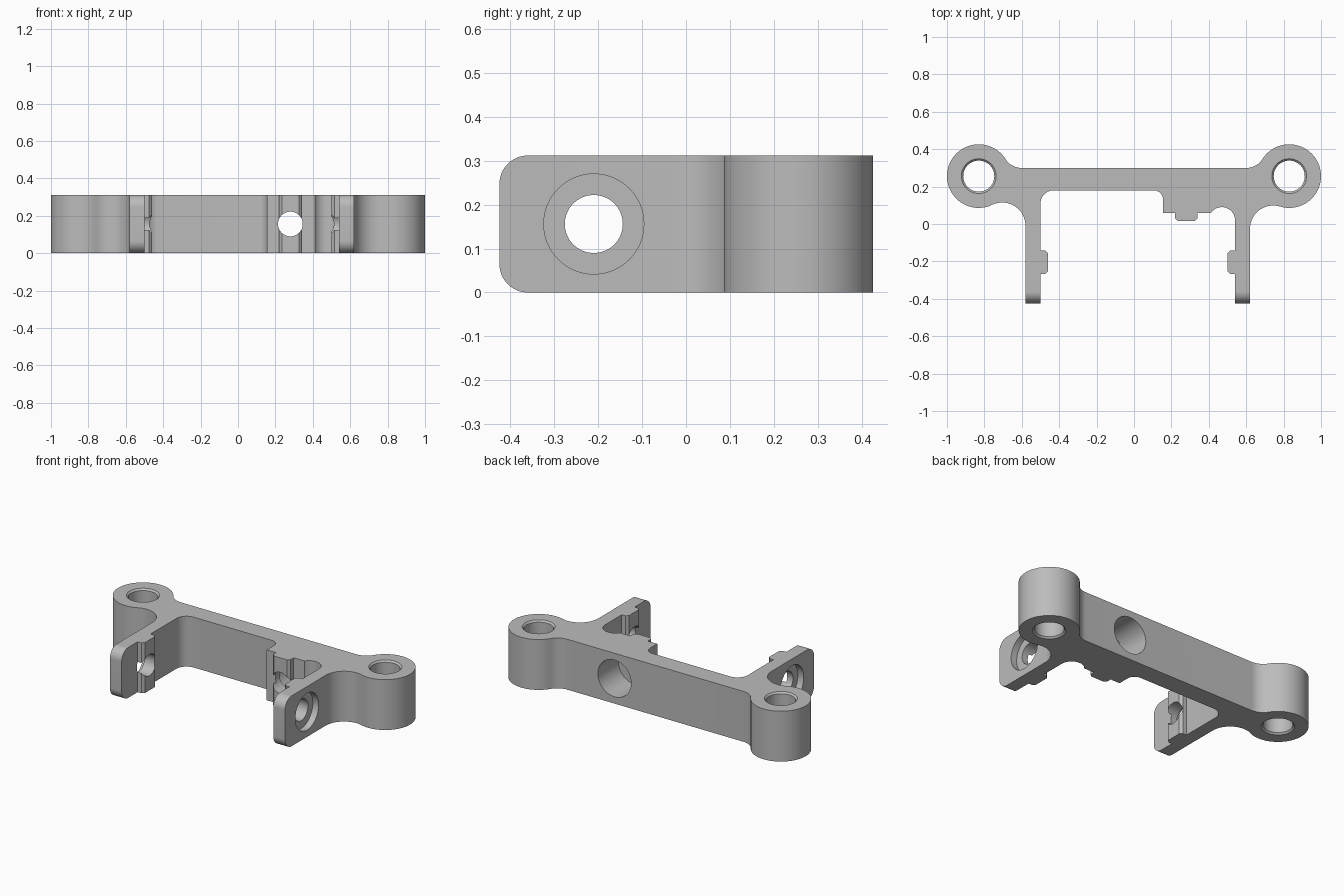
import bpy, bmesh, math
from mathutils import Matrix

HEIGHT = 0.312
MID = HEIGHT / 2

if "Cube" in bpy.data.objects:
    bpy.data.objects.remove(bpy.data.objects["Cube"])

grey = bpy.data.materials.new("plain grey")
grey.use_nodes = True
colour = (0.5, 0.5, 0.5, 1)
grey.diffuse_color = colour
grey.node_tree.nodes["Principled BSDF"].inputs["Base Color"].default_value = colour


def make_object(name, bm):
    bmesh.ops.recalc_face_normals(bm, faces=bm.faces)
    mesh = bpy.data.meshes.new(name)
    bm.to_mesh(mesh)
    bm.free()
    mesh.materials.append(grey)
    obj = bpy.data.objects.new(name, mesh)
    bpy.context.collection.objects.link(obj)
    return obj


def arc(cx, cy, r, start, end):
    """Points on an arc, angles in degrees."""
    n = max(3, round(abs(end - start) / 6))
    angles = [math.radians(start + (end - start) * i / n) for i in range(n + 1)]
    return [(cx + r * math.cos(a), cy + r * math.sin(a)) for a in angles]


def extrude(name, points, vector):
    bm = bmesh.new()
    face = bm.faces.new([bm.verts.new(p) for p in points])
    side = bmesh.ops.extrude_face_region(bm, geom=[face])["geom"]
    moved = [v for v in side if isinstance(v, bmesh.types.BMVert)]
    bmesh.ops.translate(bm, verts=moved, vec=vector)
    return make_object(name, bm)


def lathe(name, profile, matrix):
    """Closed solid of revolution about local z from (radius, z) points."""
    bm = bmesh.new()
    n = 64
    rings = [[bm.verts.new((r * math.cos(math.tau * i / n), r * math.sin(math.tau * i / n), z))
              for i in range(n)] for r, z in profile]
    for a, b in zip(rings, rings[1:]):
        for i in range(n):
            j = (i + 1) % n
            bm.faces.new((a[i], a[j], b[j], b[i]))
    bm.faces.new(rings[0])
    bm.faces.new(rings[-1])
    bm.transform(matrix)
    return make_object(name, bm)


def boolean(target, cutter, operation):
    mod = target.modifiers.new(operation, "BOOLEAN")
    mod.operation = operation
    mod.solver = "EXACT"
    mod.object = cutter
    bpy.context.view_layer.objects.active = target
    bpy.ops.object.modifier_apply(modifier=mod.name)
    bpy.data.objects.remove(cutter)


def arm_rib(x, side):
    """Bevelled rib on the inner face of an arm, from front to back."""
    a, b = x + side * 0.025, x + side * 0.04
    return [(x, -0.268), (a, -0.268), (b, -0.253), (b, -0.157), (a, -0.142), (x, -0.142)]


# Plan outline: left-hand arm, posts and back edge, other arm, then inner edge
outline = [(-0.58, -0.5)]
outline += arc(-0.705, -0.01, 0.125, 0, 115)
outline += arc(-0.83, 0.256, 0.17, -65, -327.7)[1:]
outline += arc(-0.602, 0.4, 0.1, 212.3, 270)[1:]
outline += arc(0.602, 0.4, 0.1, 270, 327.7)
outline += arc(0.83, 0.256, 0.17, 147.7, -106.8)[1:]
outline += arc(0.745, -0.026, 0.125, 73.2, 180)[1:]
outline += [(0.62, -0.5), (0.54, -0.5)] + arm_rib(0.54, -1)
outline += arc(0.47, 0.02, 0.07, 0, 145)
# Beam boss with a narrow bevelled rib
outline += [(0.34, 0.06), (0.34, 0.03), (0.325, 0.016),
            (0.235, 0.016), (0.22, 0.03), (0.22, 0.06), (0.155, 0.06)]
outline += arc(0.105, 0.13, 0.05, 0, 90)
outline += arc(-0.43, 0.11, 0.07, 90, 180)
outline += arm_rib(-0.5, 1)[::-1] + [(-0.5, -0.5)]
bracket = extrude("mounting_bracket", [(x, y, -0.1) for x, y in outline], (0, 0, HEIGHT + 0.2))

# Trim to height with rounded arm ends
r = 0.065
side = arc(-0.425 + r, r, r, 270, 180) + arc(-0.425 + r, HEIGHT - r, r, 180, 90)
side += [(0.6, HEIGHT), (0.6, 0)]
trim = extrude("side_trim", [(-1.2, y, z) for y, z in side], (2.4, 0, 0))
boolean(bracket, trim, "INTERSECT")

# Vertical post holes with chamfered rims
chamfered = [(0.103, -0.01), (0.083, 0.01), (0.083, HEIGHT - 0.01), (0.103, HEIGHT + 0.01)]
for x in (-0.83, 0.83):
    boolean(bracket, lathe("post_hole", chamfered, Matrix.Translation((x, 0.256, 0))), "DIFFERENCE")

# Counterbored screw holes, local z runs inward from the outer face
def screw_hole(location, rotation, depth, length):
    profile = [(0.114, -0.05), (0.114, depth), (0.066, depth), (0.066, length)]
    matrix = Matrix.Translation(location) @ rotation
    boolean(bracket, lathe("screw_hole", profile, matrix), "DIFFERENCE")


quarter = math.pi / 2
screw_hole((-0.58, -0.21, MID), Matrix.Rotation(quarter, 4, "Y"), 0.04, 0.2)
screw_hole((0.62, -0.21, MID), Matrix.Rotation(-quarter, 4, "Y"), 0.04, 0.2)
screw_hole((0.28, 0.30, MID), Matrix.Rotation(quarter, 4, "X"), 0.2, 0.4)

# Smooth curves, sharp edges
for obj in bpy.context.selected_objects:
    obj.select_set(False)
bracket.select_set(True)
bpy.context.view_layer.objects.active = bracket
bpy.ops.object.shade_smooth_by_angle(angle=math.radians(25))
